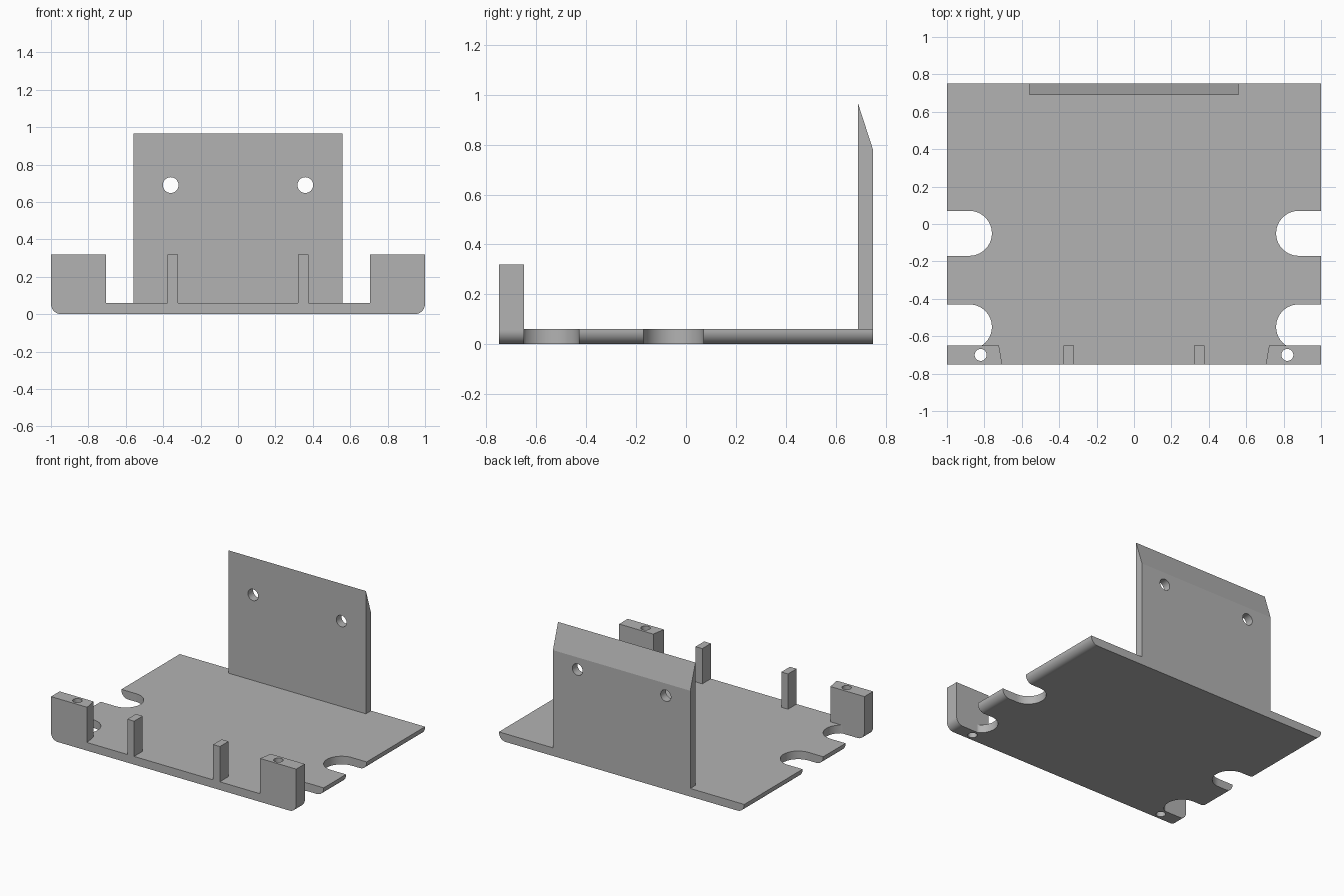
import bpy
import math
from mathutils import Vector

cube = bpy.data.objects.get("Cube")
if cube:
    bpy.data.objects.remove(cube, do_unlink=True)

# Single plain material
grey = bpy.data.materials.new("light grey")
grey.use_nodes = True
colour = (0.45, 0.45, 0.45, 1)
grey.diffuse_color = colour
grey.node_tree.nodes["Principled BSDF"].inputs["Base Color"].default_value = colour


def prism(name, profile, axis, low, high):
    """Extrude a 2D profile along an axis: x takes (y, z), y takes (x, z), z takes (x, y)."""
    place = {"x": lambda a, b, t: (t, a, b),
             "y": lambda a, b, t: (a, t, b),
             "z": lambda a, b, t: (a, b, t)}[axis]
    n = len(profile)
    verts = [Vector(place(a, b, t)) for t in (low, high) for a, b in profile]
    faces = [list(range(n))[::-1], list(range(n, 2 * n))]
    faces += [[i, (i + 1) % n, n + (i + 1) % n, n + i] for i in range(n)]
    # Flip faces when the profile winding gives inward normals
    area = sum(profile[i][0] * profile[(i + 1) % n][1] - profile[(i + 1) % n][0] * profile[i][1]
               for i in range(n))
    if (area < 0) != (axis == "y"):
        faces = [f[::-1] for f in faces]
    mesh = bpy.data.meshes.new(name)
    mesh.from_pydata(verts, [], faces)
    mesh.materials.append(grey)
    obj = bpy.data.objects.new(name, mesh)
    bpy.context.collection.objects.link(obj)
    return obj


def arc(cx, cy, r, start, end, steps):
    angles = [math.radians(start + (end - start) * i / steps) for i in range(steps + 1)]
    return [(cx + r * math.cos(a), cy + r * math.sin(a)) for a in angles]


def circle(cx, cy, r):
    return arc(cx, cy, r, 0, 360, 32)[:-1]


def activate(obj):
    bpy.ops.object.select_all(action="DESELECT")
    obj.select_set(True)
    bpy.context.view_layer.objects.active = obj


def cut(obj, cutters):
    for cutter in cutters:
        mod = obj.modifiers.new("cut", "BOOLEAN")
        mod.operation = "DIFFERENCE"
        mod.solver = "EXACT"
        mod.object = cutter
        activate(obj)
        bpy.ops.object.modifier_apply(modifier=mod.name)
        bpy.data.objects.remove(cutter, do_unlink=True)


def finish(obj):
    activate(obj)
    bpy.ops.object.shade_smooth_by_angle(angle=math.radians(25))


FLOOR, FRONT, BACK, LIP = 0.06, -0.75, 0.75, -0.65
SCREW = (0.82, -0.70, 0.032)

# Base plate with rounded lower side edges
edge = arc(0.945, 0.055, 0.055, -90, 0, 10) + [(1, FLOOR)]
base = prism("base_plate", edge + [(-x, z) for x, z in reversed(edge)], "y", FRONT, BACK)

# Side slots (the front pair stops at the corner blocks) and screw holes
cutters = []
for side in (-1, 1):
    for y in (-0.05, -0.55):
        slot = [(1.1, y + 0.12)] + arc(0.88, y, 0.12, 90, 270, 40) + [(1.1, y - 0.12)]
        slot = [(side * x, max(v, LIP)) for x, v in slot]
        cutters.append(prism("slot_cutter", slot, "z", -0.1, 0.2))
    cutters.append(prism("hole_cutter", circle(side * SCREW[0], *SCREW[1:]), "z", -0.1, 0.2))
cut(base, cutters)
finish(base)

# Corner blocks and slim posts along the front
for side, label in ((1, "left"), (-1, "right")):
    outline = [(0.705, FRONT), (1, FRONT), (1, LIP), (0.722, LIP)]
    block = prism(label + "_corner_block", [(side * x, y) for x, y in outline], "z", FLOOR, 0.32)
    cut(block, [prism("hole_cutter", circle(side * SCREW[0], *SCREW[1:]), "z", -0.1, 0.5)])
    finish(block)
    outline = [(0.322, FRONT), (0.377, FRONT), (0.377, LIP), (0.322, LIP)]
    prism(label + "_post", [(side * x, y) for x, y in outline], "z", FLOOR, 0.32)

# Upright rear wall with sloped top and two mounting holes
wall = prism("rear_wall", [(0.69, FLOOR), (BACK, FLOOR), (BACK, 0.78), (0.69, 0.965)],
             "x", -0.56, 0.56)
cut(wall, [prism("hole_cutter", circle(s * 0.36, 0.69, 0.042), "y", 0.6, 0.9) for s in (-1, 1)])
activate(wall)
bpy.ops.object.shade_smooth_by_angle(angle=math.radians(15))
